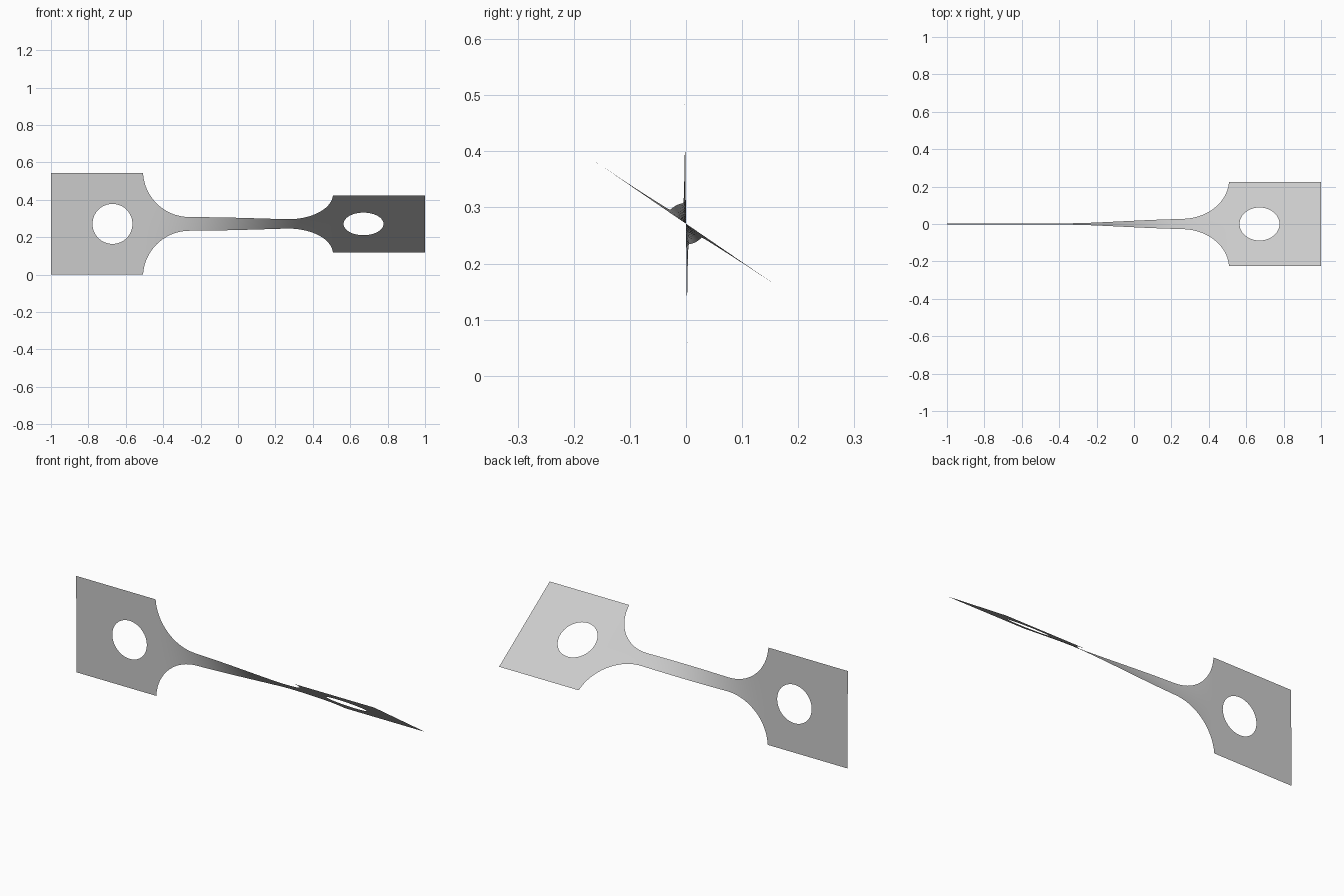
import bpy, bmesh, math

cube = bpy.data.objects.get("Cube")
if cube:
    bpy.data.objects.remove(cube, do_unlink=True)

HALF = 0.271          # half height of the end plates
NECK = 0.037          # half height of the neck
SHOULDER = 0.508      # where the plate meets the fillet
ARC_X, ARC_R = 0.26, 0.248
HOLE_X, HOLE_R = 0.671, 0.107
SIDES = 16            # divisions along each plate side


def half_height(x):
    """Outline of the neck and its round fillets."""
    dx = max(abs(x) - ARC_X, 0)
    if abs(x) >= SHOULDER - 1e-6:
        return HALF
    return NECK + ARC_R - math.sqrt(max(ARC_R**2 - dx**2, 0))


def twist(x):
    """Smooth turn from the upright plate to the tilted one."""
    t = min(max(x + 0.5, 0), 1)
    return math.radians(0.6 + 55 * t * t * (3 - 2 * t))


def add_plate(bm, side):
    """Square end plate with a round hole, as a ring of quads."""
    corners = [(SHOULDER, -HALF), (SHOULDER, HALF), (1, HALF), (1, -HALF)]
    outer, inner = [], []
    for i, (x0, z0) in enumerate(corners):
        x1, z1 = corners[(i + 1) % 4]
        for k in range(SIDES):
            f = k / SIDES
            x, z = x0 + (x1 - x0) * f, z0 + (z1 - z0) * f
            a = math.atan2(z, x - HOLE_X)
            outer.append(bm.verts.new((side * x, 0, z)))
            inner.append(bm.verts.new((side * (HOLE_X + HOLE_R * math.cos(a)), 0,
                                       HOLE_R * math.sin(a))))
    n = len(outer)
    for i in range(n):
        j = (i + 1) % n
        bm.faces.new((outer[i], outer[j], inner[j], inner[i]))


def add_neck(bm):
    """Strip between the plates, finer along the fillets."""
    steps = 18
    arc = [ARC_X + (SHOULDER - ARC_X) * math.sin(math.pi / 2 * k / steps)
           for k in range(steps + 1)]
    middle = [ARC_X * k / 12 for k in range(-11, 12)]
    xs = [-x for x in reversed(arc)] + middle + arc
    columns = []
    for x in xs:
        h = half_height(x)
        columns.append([bm.verts.new((x, 0, h * (2 * k / SIDES - 1)))
                        for k in range(SIDES + 1)])
    for a, b in zip(columns, columns[1:]):
        for k in range(SIDES):
            bm.faces.new((a[k], b[k], b[k + 1], a[k + 1]))


# Flat sheet: two plates joined by the neck
bm = bmesh.new()
add_neck(bm)
for side in (-1, 1):
    add_plate(bm, side)
bmesh.ops.remove_doubles(bm, verts=bm.verts, dist=0.0005)
bmesh.ops.recalc_face_normals(bm, faces=bm.faces)

# Twist the sheet about its long axis and lift it onto the ground
for v in bm.verts:
    a, z = twist(v.co.x), v.co.z
    v.co.y = -z * math.sin(a)
    v.co.z = HALF + z * math.cos(a)

mesh = bpy.data.meshes.new("twisted_strip")
bm.to_mesh(mesh)
bm.free()
strip = bpy.data.objects.new("twisted_strip", mesh)
bpy.context.collection.objects.link(strip)

# Plain grey finish
grey = bpy.data.materials.new("light_grey")
grey.use_nodes = True
colour = (0.6, 0.6, 0.6, 1)
grey.diffuse_color = colour
grey.node_tree.nodes["Principled BSDF"].inputs["Base Color"].default_value = colour
mesh.materials.append(grey)

bpy.ops.object.select_all(action='DESELECT')
strip.select_set(True)
bpy.context.view_layer.objects.active = strip
bpy.ops.object.shade_smooth_by_angle(angle=math.radians(30))
